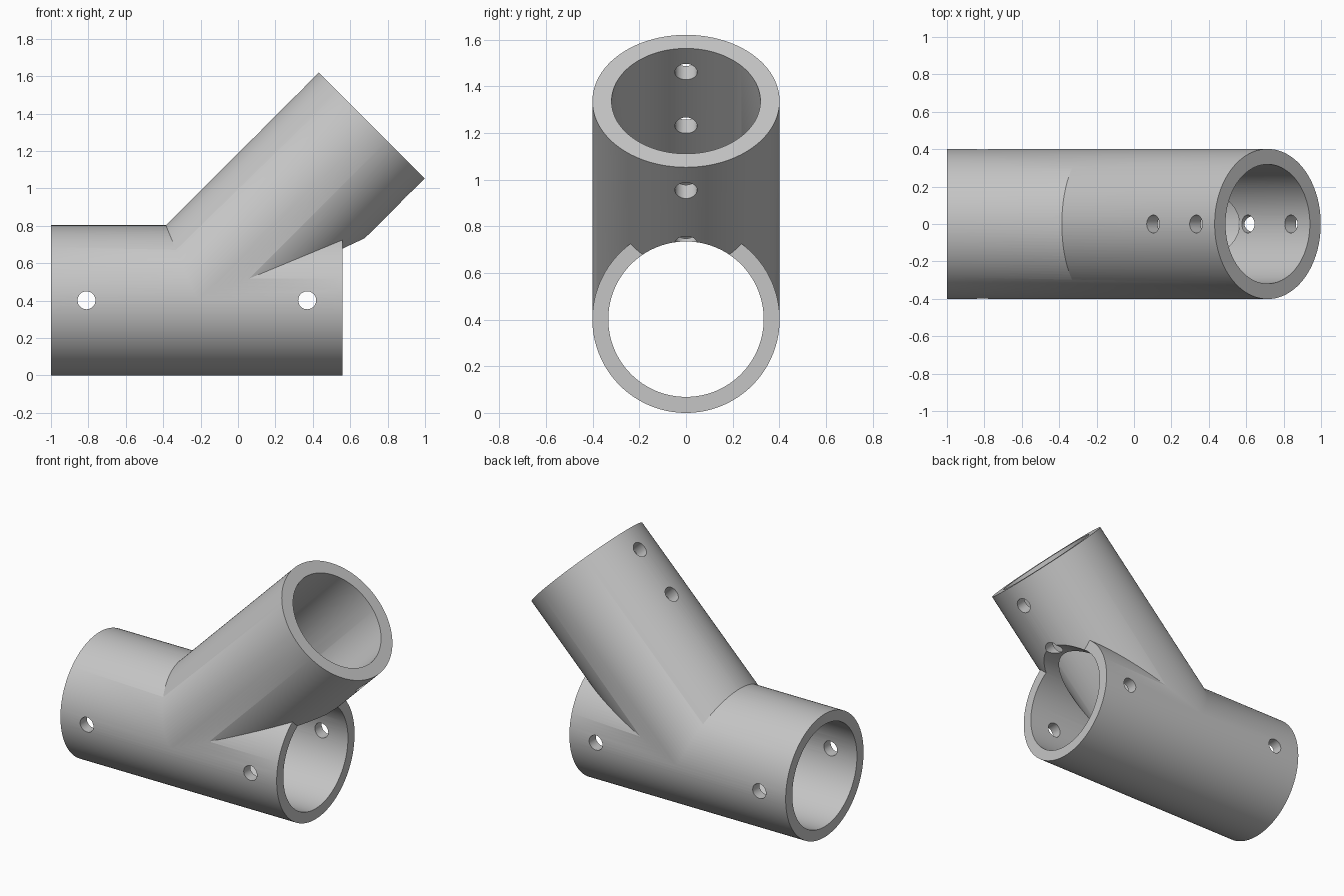
import bpy
import bmesh
from mathutils import Matrix, Vector

cube = bpy.data.objects.get("Cube")
if cube:
    bpy.data.objects.remove(cube)

# Main dimensions
OUTER, MAIN_BORE, BRANCH_BORE, PIN = 0.4015, 0.333, 0.319, 0.048
JOINT = Vector((-0.22, 0, OUTER))          # where the two pipe axes meet
X, Y = Vector((1, 0, 0)), Vector((0, 1, 0))
ALONG = Vector((1, 0, 1)).normalized()     # branch axis
ACROSS = Vector((1, 0, -1)).normalized()   # branch pin direction

grey = bpy.data.materials.new("grey")
grey.use_nodes = True
colour = (0.56, 0.56, 0.56, 1)
grey.diffuse_color = colour
grey.node_tree.nodes["Principled BSDF"].inputs["Base Color"].default_value = colour


def rod(name, base, direction, start, end, radius, sides=128):
    """Solid cylinder along a direction, from start to end measured from base."""
    centre = base + direction * (start + end) / 2
    turn = direction.to_track_quat('Z', 'Y').to_matrix().to_4x4()
    bm = bmesh.new()
    bmesh.ops.create_cone(bm, cap_ends=True, segments=sides, radius1=radius,
                          radius2=radius, depth=end - start,
                          matrix=Matrix.Translation(centre) @ turn)
    mesh = bpy.data.meshes.new(name)
    bm.to_mesh(mesh)
    bm.free()
    mesh.materials.append(grey)
    obj = bpy.data.objects.new(name, mesh)
    bpy.context.scene.collection.objects.link(obj)
    return obj


def combine(target, tool, operation):
    """Apply a boolean and discard the tool."""
    tool.hide_render = True
    mod = target.modifiers.new(operation, 'BOOLEAN')
    mod.operation, mod.object, mod.solver = operation, tool, 'EXACT'
    bpy.context.view_layer.objects.active = target
    bpy.ops.object.modifier_apply(modifier=mod.name)
    bpy.data.objects.remove(tool)


# Straight pipe with the slanted branch fused on
axis = Vector((0, 0, OUTER))
joint = rod("pipe_joint", axis, X, -1, 0.56, OUTER)
combine(joint, rod("branch", JOINT, ALONG, 0, 1.322, OUTER - 0.0003), 'UNION')

# Bores, the straight one also trimming the underside of the branch
combine(joint, rod("main_bore", axis, X, -1.2, 1.1, MAIN_BORE), 'DIFFERENCE')
combine(joint, rod("branch_bore", JOINT, ALONG, 0, 1.6, BRANCH_BORE), 'DIFFERENCE')

# Pin holes through both walls of each pipe
for x in (-0.81, 0.37):
    combine(joint, rod("pin", axis + X * x, Y, -0.6, 0.6, PIN, 32), 'DIFFERENCE')
for t in (0.856, 1.181):
    combine(joint, rod("pin", JOINT + ALONG * t, ACROSS, -0.5, 0.5, PIN, 32), 'DIFFERENCE')

# Smooth walls, sharp rims
bpy.ops.object.select_all(action='DESELECT')
joint.select_set(True)
bpy.context.view_layer.objects.active = joint
bpy.ops.object.shade_smooth_by_angle(angle=0.52)
